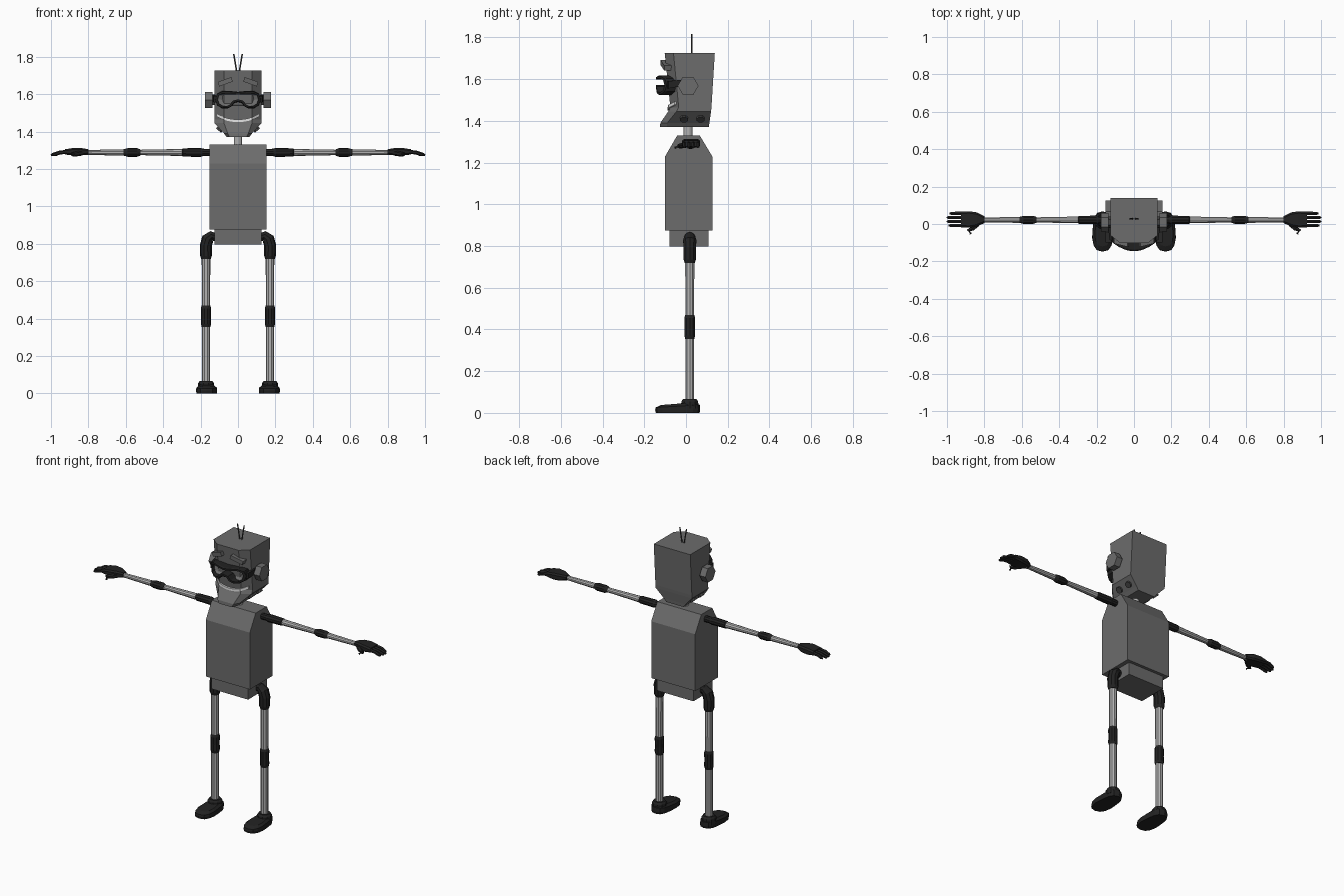
import bpy, bmesh, math
from mathutils import Vector

if "Cube" in bpy.data.objects:
    bpy.data.objects.remove(bpy.data.objects["Cube"])


def material(name, v):
    m = bpy.data.materials.new(name)
    m.diffuse_color = (v, v, v, 1)
    m.use_nodes = True
    m.node_tree.nodes["Principled BSDF"].inputs["Base Color"].default_value = m.diffuse_color
    return m


GREY = material("body grey", 0.15)
BLACK = material("joint black", 0.016)
LIGHT = material("light metal", 0.45)
DARK = material("dark metal", 0.06)
WHITE = material("teeth white", 0.8)


def finish(name, bm, mat, mirror):
    bmesh.ops.recalc_face_normals(bm, faces=bm.faces)
    me = bpy.data.meshes.new(name)
    bm.to_mesh(me)
    bm.free()
    me.materials.append(mat)
    ob = bpy.data.objects.new(name, me)
    bpy.context.collection.objects.link(ob)
    if mirror:
        ob.modifiers.new("mirror", 'MIRROR').use_mirror_merge = False
    return ob


def loft(name, rings, mat, mirror=False, loop=False, smooth=False):
    """Skin between equal-length rings of points; caps unless it loops."""
    bm = bmesh.new()
    vs = [[bm.verts.new(p) for p in r] for r in rings]
    n = len(vs[0])
    for i in range(len(vs) if loop else len(vs) - 1):
        a, b = vs[i], vs[(i + 1) % len(vs)]
        for j in range(n):
            k = (j + 1) % n
            bm.faces.new((a[j], a[k], b[k], b[j])).smooth = smooth
    if not loop:
        bm.faces.new(vs[0])
        bm.faces.new(vs[-1])
    return finish(name, bm, mat, mirror)


def tube(name, path, radii, mat, mirror=False, n=8, phase=0.5, smooth=False):
    """Round section swept along a path."""
    pts = [Vector(p) for p in path]
    rings = []
    for i, p in enumerate(pts):
        t = (pts[min(i + 1, len(pts) - 1)] - pts[max(i - 1, 0)]).normalized()
        u = Vector((0, 1, 0))
        if abs(t.y) > 0.9:
            u = Vector((1, 0, 0))
        u = (u - t * u.dot(t)).normalized()
        w = t.cross(u)
        ang = [2 * math.pi * (k + phase) / n for k in range(n)]
        rings.append([p + (u * math.cos(a) + w * math.sin(a)) * radii[i] for a in ang])
    return loft(name, rings, mat, mirror, smooth=smooth)


def rect(x0, x1, y0, y1, z):
    return [(x0, y0, z), (x1, y0, z), (x1, y1, z), (x0, y1, z)]


# head: hexagonal plan tapering down, then a jaw flaring to the chin
def plan(w, back, side, f, front, z):
    return [(w, back, z), (w, side, z), (f, front, z), (-f, front, z), (-w, side, z), (-w, back, z)]


loft("head", [plan(.126, .138, -.06, .075, -.102, 1.725),
              plan(.126, .122, -.035, .075, -.075, 1.465),
              plan(.126, .12, -.045, .075, -.085, 1.445),
              plan(.075, .112, -.09, .055, -.123, 1.39),
              plan(.06, .11, -.09, .045, -.125, 1.37)], GREY)

# smile: thin curved band of teeth on the face
teeth = []
for i in range(-6, 7):
    x = i / 6 * 0.112
    z = 1.457 + 0.028 * (i / 6) ** 2
    y = -0.079 + max(0, abs(x) - .075) * .8 - max(0, 1.465 - z) * .5
    teeth.append([(x, y - .006, z - .007), (x, y - .006, z + .007),
                  (x, y + .006, z + .007), (x, y + .006, z - .007)])
loft("teeth", teeth, WHITE)

# jaw bolts on the sloping sides
for i, y in enumerate((-.01, .07)):
    tube(f"jaw_bolt_{i + 1}", [(.085, y, 1.425), (.104, y, 1.405)], [.02, .02], DARK, True)

# eyebrows, inner ends raised
brow = []
for x, z, y in ((.032, 1.678, -.10), (.104, 1.652, -.082)):
    brow.append([(x - .004, y - .022, z - .011), (x + .004, y - .022, z + .013),
                 (x + .004, y + .025, z + .013), (x - .004, y + .025, z - .011)])
loft("eyebrows", brow, GREY, True)

# goggles: bent frame around one notched lens
half = [(0, 1.612), (.045, 1.617), (.085, 1.617), (.112, 1.603), (.123, 1.572), (.112, 1.54),
        (.085, 1.523), (.055, 1.523), (.035, 1.533), (.02, 1.553), (0, 1.558)]
outline = half + [(-x, z) for x, z in half[-2:0:-1]]


def inset(d):
    out = []
    for i, p in enumerate(outline):
        a, b = outline[i - 1], outline[(i + 1) % len(outline)]
        dx, dz = b[0] - a[0], b[1] - a[1]
        s = math.hypot(dx, dz)
        out.append((p[0] + dz / s * d, p[1] - dx / s * d))
    return out


def bend(x):
    return -0.145 + 3.5 * x * x


section = []
for (ox, oz), (ix, iz) in zip(outline, inset(.014)):
    section.append([(ox, bend(ox) + .06, oz), (ox, bend(ox) + .008, oz),
                    (ox * .96 + ix * .04, bend(ox), oz * .7 + iz * .3),
                    (ix, bend(ix), iz), (ix, bend(ix) + .06, iz)])
# inset sign is checked by the clockwise outline: positive moves inward
inner = inset(-.014)
if abs(inner[4][0]) < abs(outline[4][0]):
    section = [[(ox, bend(ox) + .06, oz), (ox, bend(ox) + .008, oz), (ox * .7 + ix * .3, bend(ox), oz * .7 + iz * .3),
                (ix, bend(ix), iz), (ix, bend(ix) + .06, iz)]
               for (ox, oz), (ix, iz) in zip(outline, inner)]
else:
    inner = inset(.014)
loft("goggle_frame", section, BLACK, loop=True)
bm = bmesh.new()
bm.faces.new([bm.verts.new((x, bend(x) + .025, z)) for x, z in inner])
bmesh.ops.triangulate(bm, faces=bm.faces)
finish("goggle_lens", bm, GREY, False)
loft("goggle_strap", [[(.115, -.09, 1.555), (.131, -.085, 1.555), (.131, -.085, 1.59), (.115, -.09, 1.59)],
                      [(.124, -.02, 1.567), (.138, -.02, 1.567), (.138, -.02, 1.597), (.124, -.02, 1.597)]],
     BLACK, True)

# hexagonal ears on short stubs
tube("ears", [(.136, .01, 1.568), (.176, .01, 1.568)], [.05, .05], GREY, True, 6, 0)
tube("ear_stubs", [(.12, .01, 1.568), (.14, .01, 1.568)], [.03, .03], DARK, True, 6, 0)

# antennae and neck
tube("antennae", [(.005, .028, 1.71), (.023, .028, 1.815)], [.004, .004], DARK, True, 6)
tube("neck", [(0, .01, 1.31), (0, .01, 1.39)], [.022, .022], LIGHT, n=12)

# torso: side profile with sloped shoulders, and the pelvis block
profile = [(-.1, .875), (-.1, 1.23), (-.042, 1.33), (.066, 1.33), (.126, 1.23), (.126, .875)]
loft("torso", [[(x, y, z) for y, z in profile] for x in (-.152, .152)], GREY)
loft("pelvis", [rect(-.126, .126, -.08, .107, z) for z in (.797, .88)], GREY)

# arms
AY, AZ = .022, 1.288


def arm(name, xs, radii, mat):
    tube(name, [(x, AY, AZ) for x in xs], radii, mat, True, 10)


arm("shoulders", (.14, .19, .2, .295, .3), (.019, .02, .024, .022, .018), BLACK)
arm("upper_arms", (.29, .54), (.019, .014), LIGHT)
arm("elbows", (.52, .54, .59, .615), (.016, .023, .023, .016), BLACK)
arm("forearms", (.6, .82), (.017, .013), LIGHT)

# hands: palm, four fingers and a thumb
palm = []
for x, y0, y1, z0, z1 in ((.8, .005, .042, 1.277, 1.305), (.84, -.012, .062, 1.272, 1.312),
                          (.88, -.02, .068, 1.272, 1.312), (.925, -.018, .066, 1.277, 1.305)):
    palm.append([(x, y0, z0 + .008), (x, y0 + .01, z0), (x, y1 - .01, z0), (x, y1, z0 + .008),
                 (x, y1, z1 - .008), (x, y1 - .01, z1), (x, y0 + .01, z1), (x, y0, z1 - .008)])
loft("palms", palm, BLACK, True)
for i in range(4):
    y = -.008 + i * .0215
    end = (.99, 1.0, 1.0, .985)[i]
    tube(f"fingers_{i + 1}", [(.91, y, 1.292), (.955, y, 1.287), (end - .01, y, 1.277), (end, y, 1.274)],
         [.0105, .0105, .009, .005], BLACK, True, 6)
tube("thumbs", [(.835, .0, 1.285), (.865, -.025, 1.28), (.885, -.035, 1.278), (.873, -.052, 1.272)],
     [.014, .013, .011, .007], BLACK, True, 6)

# legs
LX, LY = .171, .018
tube("hips", [(.12, LY, .835), (.142, LY, .842), (.162, LY, .825), (.172, LY, .79), (LX, LY, .735), (LX, LY, .718)],
     [.022, .026, .033, .032, .031, .025], BLACK, True, 10)
tube("thighs", [(LX, LY, .74), (LX, LY, .45)], [.023, .022], LIGHT, True, 10)
tube("knees", [(LX, LY, z) for z in (.47, .455, .41, .37, .355)], [.023, .027, .026, .027, .023], BLACK, True, 10)
tube("shins", [(LX, LY, .38), (LX, LY, .05)], [.022, .022], LIGHT, True, 10)


# feet: rounded shoe, lower at the toe, with an ankle cuff
def sole(s, z, rise):
    ring = []
    for k in range(14):
        a = 2 * math.pi * (k + .5) / 14
        c, d = math.cos(a), math.sin(a)
        x = math.copysign(abs(c) ** .7, c) * .057 * s
        y = math.copysign(abs(d) ** .8, d) * .108 * s
        ring.append((.168 + x * (.92 if y > 0 else 1), -.04 + y, z + rise * (y + .1)))
    return ring


loft("feet", [sole(.97, 0, 0), sole(1, .014, 0), sole(.98, .026, .06), sole(.74, .036, .08)], BLACK, True)
tube("ankles", [(LX, LY, .02), (LX, LY, .055), (LX, LY, .066)], [.046, .042, .034], BLACK, True, 10)
